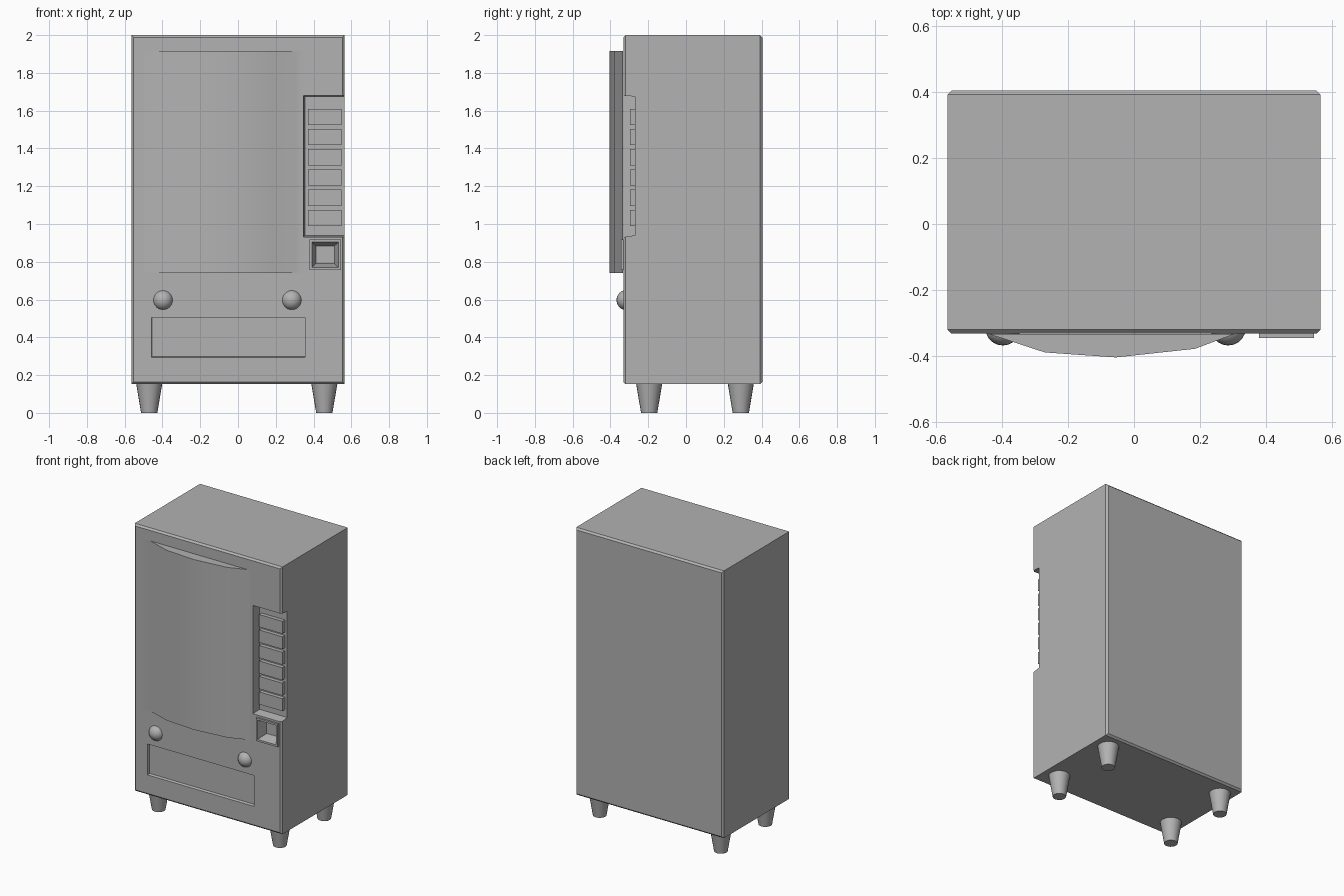
import bpy, bmesh, math
from mathutils import Vector

if "Cube" in bpy.data.objects:
    bpy.data.objects.remove(bpy.data.objects["Cube"])

FRONT, BACK = -0.332, 0.404

grey = bpy.data.materials.new("dark_grey")
grey.diffuse_color = (0.446, 0.446, 0.446, 1)
grey.use_nodes = True
grey.node_tree.nodes["Principled BSDF"].inputs["Base Color"].default_value = grey.diffuse_color


def finish(name, bm, smooth=None):
    bmesh.ops.recalc_face_normals(bm, faces=bm.faces)
    mesh = bpy.data.meshes.new(name)
    bm.to_mesh(mesh)
    bm.free()
    mesh.materials.append(grey)
    ob = bpy.data.objects.new(name, mesh)
    bpy.context.collection.objects.link(ob)
    if smooth:
        bpy.ops.object.select_all(action='DESELECT')
        ob.select_set(True)
        bpy.context.view_layer.objects.active = ob
        bpy.ops.object.shade_smooth_by_angle(angle=math.radians(smooth))
    return ob


def box_bm(x, y, z):
    bm = bmesh.new()
    bmesh.ops.create_cube(bm, size=1)
    for v in bm.verts:
        v.co = Vector([lo if c < 0 else hi for c, (lo, hi) in zip(v.co, (x, y, z))])
    return bm


def box(name, x, y, z):
    return finish(name, box_bm(x, y, z))


def cut(target, cutter):
    mod = target.modifiers.new("cut", 'BOOLEAN')
    mod.operation, mod.solver, mod.object = 'DIFFERENCE', 'EXACT', cutter
    cutter.hide_render = True
    bpy.context.view_layer.objects.active = target
    bpy.ops.object.modifier_apply(modifier=mod.name)
    bpy.data.objects.remove(cutter)


# Cabinet with chamfered front and back rims
bm = box_bm((-0.565, 0.565), (FRONT, BACK), (0.152, 2.0))
rims = [e for e in bm.edges if abs(e.verts[0].co.y - e.verts[1].co.y) < 0.01]
bmesh.ops.bevel(bm, geom=rims, offset=0.012, segments=1, affect='EDGES')
cabinet = finish("cabinet", bm)

# Button bay: open on the right side, walls flaring slightly to the front
bm = box_bm((0.355, 0.7), (-0.352, -0.27), (0.94, 1.675))
for v in bm.verts:
    if v.co.y < -0.3:
        v.co.x -= 0.012 if v.co.x < 0.5 else 0
        v.co.z += 0.006 if v.co.z > 1.3 else -0.012
cut(cabinet, finish("bay_cutter", bm))

# Recessed delivery flap, its left and lower walls slightly sloped
bm = box_bm((-0.461, 0.354), (FRONT - 0.01, FRONT + 0.016), (0.289, 0.506))
for v in bm.verts:
    if v.co.y > FRONT:
        v.co.x += 0.007 if v.co.x < 0 else 0
        v.co.z += 0.009 if v.co.z < 0.4 else 0
cut(cabinet, finish("flap_cutter", bm))

# Pocket behind the coin cup
cut(cabinet, box("coin_cutter", (0.39, 0.53), (-0.5, -0.26), (0.772, 0.908)))

# Selection buttons
for i in range(6):
    z = 1.567 - i * 0.107
    box(f"button_{i + 1}", (0.37, 0.547), (-0.297, -0.265), (z - 0.043, z + 0.043))

# Coin return: raised frame with a tapered cup
bm = box_bm((0.378, 0.545), (-0.345, FRONT + 0.002), (0.757, 0.917))
face = min(bm.faces, key=lambda f: f.calc_center_median().y)
back = max(bm.faces, key=lambda f: f.calc_center_median().y)
bmesh.ops.inset_region(bm, faces=[face], thickness=0.019)
cup = bmesh.ops.extrude_discrete_faces(bm, faces=[face])["faces"][0]
mid = cup.calc_center_median()
for v in cup.verts:
    v.co = mid + (v.co - mid) * 0.7 + Vector((0, 0.07, 0))
bmesh.ops.delete(bm, geom=[back], context='FACES_ONLY')
finish("coin_return", bm)

# Bulging display window, blending into the front with flat side strips
edge = FRONT - 0.001
profile = [(-0.52, edge), (-0.44, edge), (-0.27, -0.389), (-0.055, -0.404),
           (0.185, -0.378), (0.305, edge), (0.34, edge)]
bm = bmesh.new()
rows = [[bm.verts.new((x, y, z)) for x, y in profile] for z in (0.74, 1.917)]
for i in range(len(profile) - 1):
    bm.faces.new((rows[0][i], rows[0][i + 1], rows[1][i + 1], rows[1][i]))
for row in rows:
    bm.faces.new(row[1:-1])
finish("display_window", bm, 40)

# Round knobs
for side, x in (("left", -0.397), ("right", 0.285)):
    bm = bmesh.new()
    bmesh.ops.create_uvsphere(bm, u_segments=20, v_segments=12, radius=0.054)
    bmesh.ops.translate(bm, verts=bm.verts, vec=(x, -0.314, 0.597))
    finish(f"knob_{side}", bm, 40)

# Tapered feet
for side, x in (("left", -0.47), ("right", 0.457)):
    for end, y in (("front", -0.195), ("back", 0.29)):
        bm = bmesh.new()
        bmesh.ops.create_cone(bm, cap_ends=True, segments=20, radius1=0.043,
                              radius2=0.07, depth=0.16)
        bmesh.ops.translate(bm, verts=bm.verts, vec=(x, y, 0.08))
        finish(f"foot_{end}_{side}", bm, 40)
